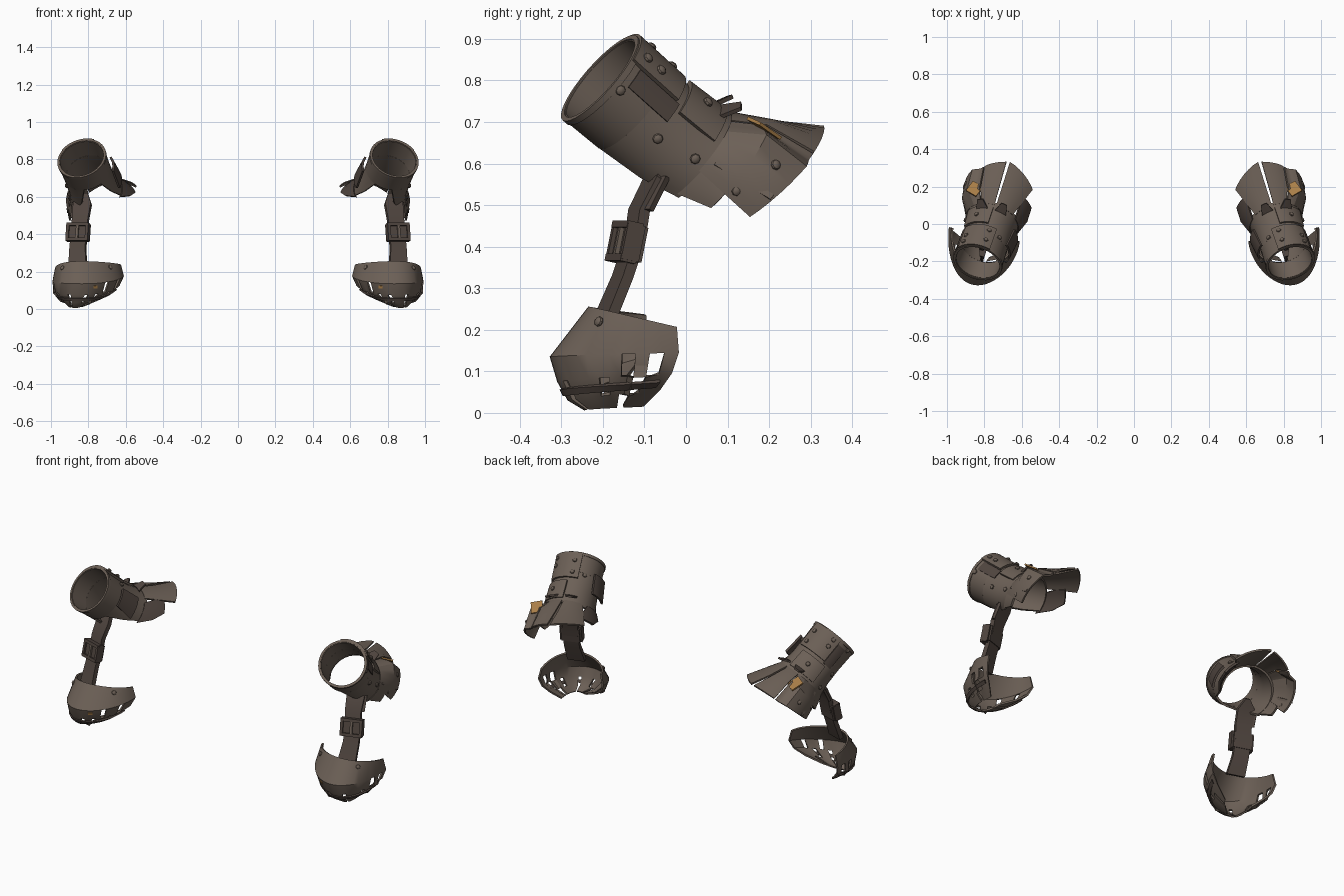
import bpy, bmesh
from math import sin, cos, radians
from mathutils import Vector, Matrix

cube = bpy.data.objects.get("Cube")
if cube:
    bpy.data.objects.remove(cube, do_unlink=True)


def material(name, rgb):
    m = bpy.data.materials.new(name)
    m.use_nodes = True
    m.diffuse_color = (*rgb, 1)
    bsdf = m.node_tree.nodes["Principled BSDF"]
    bsdf.inputs["Base Color"].default_value = (*rgb, 1)
    bsdf.inputs["Roughness"].default_value = 0.8
    return m


PLATE = material("brown grey plate", (0.15, 0.117, 0.094))
STRAP = material("dark leather", (0.08, 0.06, 0.05))
ORANGE = material("worn orange", (0.40, 0.21, 0.065))

# Cuff frame: the axis runs back, down and a little inward
AXIS = Vector((-0.25, 0.70, -0.62)).normalized()
UP = (Vector((0, 0, 1)) - AXIS * AXIS.z).normalized()
SIDE = AXIS.cross(UP)
START = Vector((0.835, -0.205, 0.803))


def on_cuff(t, r, deg):
    a = radians(deg)
    return START + AXIS * t + (UP * cos(a) + SIDE * sin(a)) * r


def finish(bm, name, mat):
    """Turn a bmesh into an object and mirror it to the other side."""
    bmesh.ops.recalc_face_normals(bm, faces=bm.faces)
    me = bpy.data.meshes.new(name)
    bm.to_mesh(me)
    bm.free()
    me.materials.append(mat)
    ob = bpy.data.objects.new(name, me)
    bpy.context.collection.objects.link(ob)
    bpy.ops.object.select_all(action="DESELECT")
    ob.select_set(True)
    bpy.context.view_layer.objects.active = ob
    bpy.ops.object.shade_smooth_by_angle(angle=radians(32))
    ob.modifiers.new("Mirror", "MIRROR").use_mirror_merge = False


def loft(name, rows, mat, thick=0.012, keep=lambda i, j: True):
    """Skin rows of points into a sheet with thickness."""
    bm = bmesh.new()
    grid = [[bm.verts.new(p) for p in row] for row in rows]
    for i in range(len(rows) - 1):
        for j in range(len(rows[0]) - 1):
            if keep(i, j):
                a, b = grid[i], grid[i + 1]
                bm.faces.new((a[j], a[j + 1], b[j + 1], b[j]))
    bmesh.ops.remove_doubles(bm, verts=bm.verts, dist=0.0005)
    bmesh.ops.recalc_face_normals(bm, faces=bm.faces)
    bmesh.ops.solidify(bm, geom=bm.faces[:], thickness=thick)
    finish(bm, name, mat)


def cuff_sheet(name, stations, mat, thick=0.012, n=16):
    """Each station is (distance along axis, radius, first angle, last angle)."""
    rows = [[on_cuff(t, r, a0 + (a1 - a0) * k / n) for k in range(n + 1)]
            for t, r, a0, a1 in stations]
    loft(name, rows, mat, thick)


def box(name, pos, size, mat, rot):
    bm = bmesh.new()
    bmesh.ops.create_cube(bm, size=1)
    m = Matrix.Translation(pos) @ rot.to_4x4() @ Matrix.Diagonal((*size, 1))
    bmesh.ops.transform(bm, matrix=m, verts=bm.verts)
    finish(bm, name, mat)


def rivet(name, pos, normal):
    bm = bmesh.new()
    bmesh.ops.create_uvsphere(bm, u_segments=8, v_segments=6, radius=0.013)
    rot = Vector(normal).to_track_quat("Z", "Y").to_matrix().to_4x4()
    m = Matrix.Translation(pos) @ rot @ Matrix.Diagonal((1, 1, 0.7, 1))
    bmesh.ops.transform(bm, matrix=m, verts=bm.verts)
    finish(bm, name, PLATE)


# Cuff: closed at the front, open underneath further back
cuff_sheet("cuff_front", [(0, 0.132, -180, 180), (0.11, 0.128, -180, 180)], PLATE, n=32)
cuff_sheet("cuff_back", [(0.11, 0.128, -130, 185), (0.22, 0.13, -110, 165),
                         (0.31, 0.148, -90, 140)], PLATE, n=24)
cuff_sheet("cuff_rim", [(-0.004, 0.135, -180, 180), (0.012, 0.135, -180, 180)],
           PLATE, 0.012, n=32)
cuff_sheet("cuff_top_panel", [(0.0, 0.142, -15, 64), (0.15, 0.14, -15, 64)], PLATE)
cuff_sheet("cuff_second_panel", [(0.17, 0.14, 8, 74), (0.28, 0.148, 8, 74)], PLATE)
cuff_sheet("cuff_dark_strip", [(0.03, 0.135, 66, 90), (0.16, 0.134, 66, 90)], STRAP, 0.006)
cuff_sheet("cuff_inner_flap", [(0.10, 0.142, -90, -50), (0.22, 0.152, -98, -52)], STRAP)

# Flared hand guard: (angle, middle distance, middle radius, end distance, end radius)
KEYS = ((-38, 0.36, 0.185, 0.45, 0.237), (3, 0.40, 0.205, 0.505, 0.277),
        (45, 0.355, 0.20, 0.49, 0.22), (56, 0.36, 0.225, 0.485, 0.235),
        (106, 0.38, 0.175, 0.455, 0.19))


def guard_column(deg):
    """Points from neck to free edge at one angle."""
    for a, b in zip(KEYS, KEYS[1:]):
        if deg <= b[0]:
            f = (deg - a[0]) / (b[0] - a[0])
            t1, r1, t2, r2 = (p + (q - p) * f for p, q in zip(a[1:], b[1:]))
            return on_cuff(0.295, 0.147, deg), on_cuff(t1, r1, deg), on_cuff(t2, r2, deg)


for name, first, last in (("inner", -38, 4), ("centre", 8, 37), ("outer", 39, 56),
                          ("side", 56, 106)):
    columns = [guard_column(first + (last - first) * k / 6) for k in range(7)]
    loft("guard_" + name, list(zip(*columns)), PLATE, 0.01)
cuff_sheet("guard_lower_neck", [(0.30, 0.147, 100, 138), (0.375, 0.172, 102, 122)], PLATE, n=6)
cuff_sheet("guard_fold", [(0.31, 0.158, 88, 93), (0.46, 0.212, 84, 88)], PLATE, 0.008, n=3)

# Painted patch lying on the outer corner of the guard
tilt = (Matrix.Rotation(radians(-32), 3, "X") @ Matrix.Rotation(radians(-5), 3, "Y")
        @ Matrix.Rotation(radians(32), 3, "Z"))
box("guard_orange_patch", (0.853, 0.188, 0.685), (0.064, 0.072, 0.008), ORANGE, tilt)

# Raised tabs on the neck
for i, deg in enumerate((-10, 32)):
    cuff_sheet("neck_tab_%d" % i, [(0.26, 0.145, deg - 13, deg + 13),
                                   (0.285, 0.19, deg - 4, deg + 6)], STRAP, 0.01, n=4)
cuff_sheet("guard_inner_wing", [(0.29, 0.148, -98, -50), (0.35, 0.18, -78, -38),
                                (0.40, 0.20, -60, -34)], STRAP, n=6)

# Rivets on cuff and guard
spots = ((0.03, 0.143, 50), (0.075, 0.142, 50), (0.02, 0.132, 98), (0.17, 0.131, 110),
         (0.27, 0.141, 100), (0.39, 0.18, 98), (0.42, 0.218, 68), (0.22, 0.146, 40),
         (0.05, 0.143, 0), (0.12, 0.142, 0), (0.12, 0.13, -30))
for i, (t, r, deg) in enumerate(spots):
    p = on_cuff(t, r, deg)
    rivet("rivet_%d" % i, p, p - START - AXIS * t)

# Strap joining the cuff to the lower cap
path = [Vector(p) for p in ((0.86, -0.205, 0.235), (0.86, -0.165, 0.33), (0.852, -0.135, 0.42),
                            (0.845, -0.125, 0.49), (0.835, -0.085, 0.57), (0.815, -0.05, 0.62))]
across = Vector((0.95, 0.31, 0))
widths = (0.05, 0.044, 0.043, 0.045, 0.05, 0.012)
loft("strap", [[p - across * w, p, p + across * w] for p, w in zip(path, widths)], STRAP, 0.026)
loft("strap_side_flap", [[p + across * 0.02, p + across * 0.055 + Vector((0, 0.02, 0))]
                         for p in path[3:5]], STRAP, 0.014)

# Buckle: a loop around the strap with bars and a tongue
turn = Matrix.Rotation(radians(18), 3, "Z") @ Matrix.Rotation(radians(-12), 3, "X")
mid = Vector((0.852, -0.136, 0.408))
box("buckle_pad", mid, (0.105, 0.045, 0.085), STRAP, turn)
for sgn in (-1, 1):
    box("buckle_bar_%d" % sgn, mid + turn @ Vector((0, -0.014, sgn * 0.041)),
        (0.122, 0.04, 0.017), STRAP, turn)
    box("buckle_post_%d" % sgn, mid + turn @ Vector((sgn * 0.054, -0.01, 0)),
        (0.016, 0.045, 0.088), STRAP, turn)
box("buckle_tongue", mid + turn @ Vector((0, -0.025, 0)), (0.014, 0.016, 0.085), PLATE, turn)

# Lower cap: a scoop open at the back, facing forward and a little outward
N = 28


def scoop_row(w, front, back, z_front, z_end, cx=0.8, grow=0.0):
    row = []
    for k in range(N + 1):
        a = radians(-90 + 180 * k / N)
        f = cos(a)
        x = cx + (w + grow) * sin(a) + 0.035 * f
        y = back + (front - grow - back) * f + 0.038 * sin(a) * (1 - f)
        row.append((x, y, z_end + (z_front - z_end) * f - 0.015 * sin(a) * (1 - f)))
    return row


rows = [scoop_row(0.175, -0.235, -0.06, 0.256, 0.222),
        scoop_row(0.19, -0.328, -0.055, 0.135, 0.16),
        scoop_row(0.172, -0.31, -0.072, 0.075, 0.11, 0.805),
        scoop_row(0.125, -0.285, -0.10, 0.03, 0.07, 0.815),
        scoop_row(0.06, -0.245, -0.14, 0.006, 0.03, 0.835)]
loft("cap_shell", rows, PLATE, 0.01,
     lambda i, j: not ((i == 1 and j in (3, 7, 24, 26)) or
                       (i == 2 and j in (5, 9, 12, 17, 22, 25)) or (i == 3 and j % 7 == 3)))
loft("cap_lower_band", [scoop_row(0.158, -0.30, -0.10, 0.056, 0.088, 0.81, 0.004),
                        scoop_row(0.14, -0.292, -0.11, 0.04, 0.075, 0.813, 0.004)], STRAP, 0.008)
loft("cap_orange_wear", [r[10:12] for r in (
    scoop_row(0.184, -0.323, -0.06, 0.122, 0.145, grow=0.003),
    scoop_row(0.18, -0.319, -0.063, 0.108, 0.13, grow=0.003))], ORANGE, 0.005)
for i, k in enumerate((6, 20)):
    p = Vector(rows[0][k]).lerp(Vector(rows[1][k]), 0.25)
    rivet("cap_rivet_%d" % i, p, p - Vector((0.8, -0.04, 0.15)))
